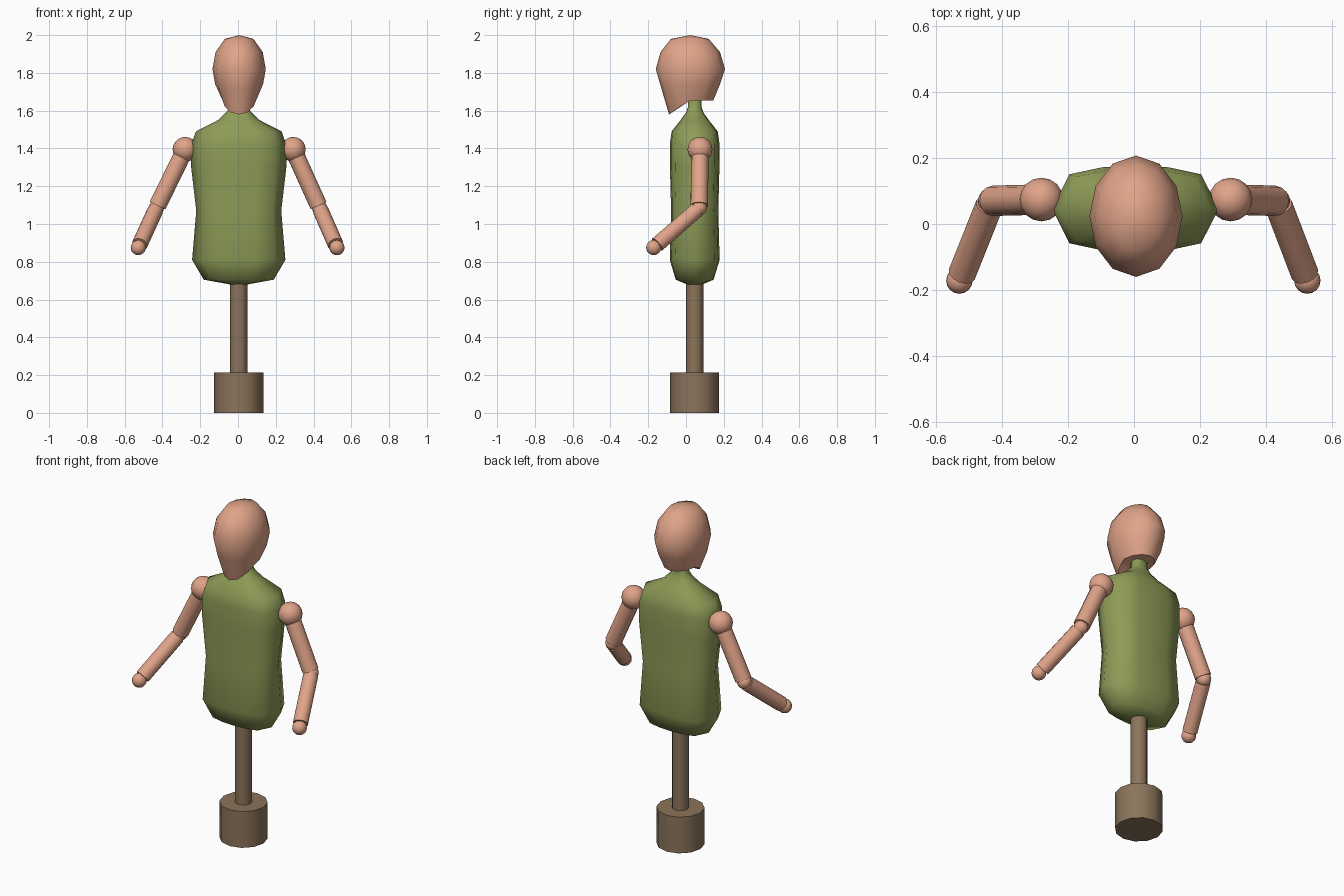
import bpy, bmesh, math
from mathutils import Vector

cube = bpy.data.objects.get("Cube")
if cube:
    bpy.data.objects.remove(cube, do_unlink=True)


def material(name, color):
    m = bpy.data.materials.new(name)
    m.use_nodes = True
    m.diffuse_color = (*color, 1)
    m.node_tree.nodes["Principled BSDF"].inputs["Base Color"].default_value = (*color, 1)
    return m


SKIN = material("warm skin", (0.75, 0.37, 0.25))
GREEN = material("olive cloth", (0.27, 0.33, 0.095))
WOOD = material("brown wood", (0.26, 0.175, 0.105))


def finish(obj, name, mat, angle=50):
    obj.name = obj.data.name = name
    obj.data.materials.clear()
    obj.data.materials.append(mat)
    bpy.ops.object.select_all(action='DESELECT')
    obj.select_set(True)
    bpy.context.view_layer.objects.active = obj
    bpy.ops.object.shade_smooth_by_angle(angle=math.radians(angle))
    return obj


def ball(name, center, radius, mat):
    bpy.ops.mesh.primitive_uv_sphere_add(segments=16, ring_count=10, radius=radius, location=center)
    return finish(bpy.context.object, name, mat)


def rod(name, start, end, radius, mat, sides=12):
    a, b = Vector(start), Vector(end)
    bpy.ops.mesh.primitive_cylinder_add(vertices=sides, radius=radius, depth=(b - a).length,
                                        location=(a + b) / 2)
    obj = bpy.context.object
    obj.rotation_euler = (b - a).to_track_quat('Z', 'Y').to_euler()
    return finish(obj, name, mat)


def loft(name, rings, bottom, top, mat, angle):
    """Skin rings of points, closed by a fan to one point at each end."""
    bm = bmesh.new()
    loops = [[bm.verts.new(p) for p in ring] for ring in rings]
    n = len(loops[0])
    low, high = bm.verts.new(bottom), bm.verts.new(top)
    for i in range(n):
        j = (i + 1) % n
        for a, b in zip(loops, loops[1:]):
            bm.faces.new((a[i], a[j], b[j], b[i]))
        bm.faces.new((low, loops[0][j], loops[0][i]))
        bm.faces.new((high, loops[-1][i], loops[-1][j]))
    bmesh.ops.recalc_face_normals(bm, faces=bm.faces)
    mesh = bpy.data.meshes.new(name)
    bm.to_mesh(mesh)
    bm.free()
    obj = bpy.data.objects.new(name, mesh)
    bpy.context.collection.objects.link(obj)
    return finish(obj, name, mat, angle)


# Centre of the stand and torso
CX, CY = 0.004, 0.046

# Stand
rod("stand_base", (CX, CY, 0), (CX, CY, 0.215), 0.13, WOOD)
rod("stand_pole", (CX, CY, 0.2), (CX, CY, 0.72), 0.046, WOOD)

# Torso: boxy twelve-sided section, scaled by (height, half width, half depth)
quarter = [(1, 0), (0.79, 0.79), (0.4, 0.95)]
half = quarter + [(0, 1)] + [(-x, y) for x, y in reversed(quarter)]
section = half + [(x, -y) for x, y in reversed(half[1:-1])]
torso = [(0.68, 0.045, 0.04), (0.705, 0.185, 0.1), (0.81, 0.247, 0.132), (1.07, 0.225, 0.125),
         (1.3, 0.252, 0.131), (1.42, 0.252, 0.132), (1.49, 0.227, 0.122),
         (1.55, 0.11, 0.075), (1.59, 0.068, 0.046), (1.62, 0.045, 0.036), (1.68, 0.04, 0.035)]
loft("torso", [[(CX + x * hx, CY + y * hy, z) for x, y in section] for z, hx, hy in torso],
     (CX, CY, 0.68), (CX, CY, 1.68), GREEN, 62)

# Head: (height, half width, front y, back y, chin drop)
head = [(1.655, 0.088, -0.09, 0.145, 0.075), (1.74, 0.127, -0.128, 0.18, 0.03),
        (1.82, 0.141, -0.16, 0.207, 0), (1.91, 0.125, -0.135, 0.18, 0), (1.98, 0.076, -0.08, 0.12, 0)]
rings = []
for z, hx, front, back, drop in head:
    ring = []
    for i in range(12):
        t = math.tau * i / 12
        y = (front + back) / 2 + (back - front) / 2 * math.sin(t)
        chin = min(1, max(0, (0.015 - y) / (0.015 - front)))
        ring.append((0.006 + hx * math.cos(t), y, z - drop * chin))
    rings.append(ring)
loft("head", rings, (0.006, 0.03, 1.66), (0.006, 0.024, 2.0), SKIN, 55)

# Arms, both bent forward at the elbow
for side, s in (("left", 1), ("right", -1)):
    shoulder = Vector((0.006 + s * 0.286, 0.074, 1.395))
    elbow = Vector((s * 0.432, 0.07, 1.085))
    hand = Vector((-0.002 + s * 0.526, -0.171, 0.875))
    ball(side + "_shoulder", shoulder, 0.066, SKIN)
    rod(side + "_upper_arm", shoulder, shoulder.lerp(elbow, 0.96), 0.046, SKIN)
    ball(side + "_elbow", elbow, 0.04, SKIN)
    rod(side + "_forearm", elbow.lerp(hand, 0.06), elbow.lerp(hand, 0.92), 0.042, SKIN)
    ball(side + "_hand", hand, 0.04, SKIN)
